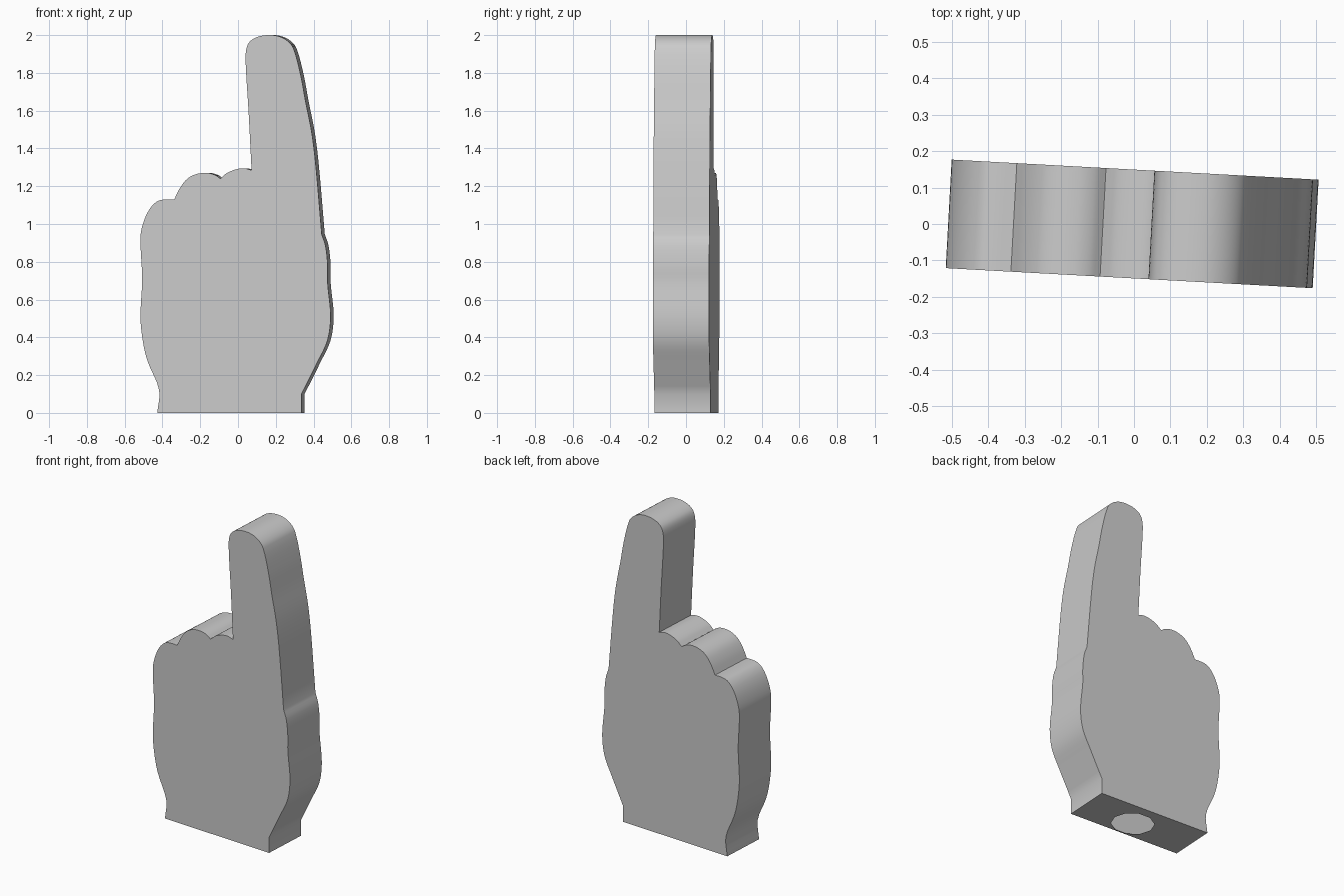
import bpy, bmesh, math
from mathutils import Vector, Matrix

cube = bpy.data.objects.get("Cube")
if cube:
    bpy.data.objects.remove(cube, do_unlink=True)

HALF_DEPTH = 0.149
TURN = math.radians(-3.13)

# Outline of the hand as smooth stretches that meet at sharp corners (x, z)
outer_palm = [(-.42, 0), (-.41, .12), (-.47, .27), (-.493, .36), (-.509, .5),
              (-.5, .71), (-.509, .93), (-.493, 1.01), (-.46, 1.08),
              (-.42, 1.12), (-.38, 1.13), (-.33, 1.13)]
middle_knuckle = [(-.33, 1.13), (-.3, 1.19), (-.26, 1.24), (-.21, 1.265),
                  (-.155, 1.27), (-.115, 1.26), (-.085, 1.24)]
inner_knuckle = [(-.085, 1.24), (-.05, 1.27), (0, 1.29), (.04, 1.295), (.08, 1.285)]
finger = [(.08, 1.285), (.065, 1.58), (.048, 1.87), (.053, 1.93), (.07, 1.965),
          (.11, 1.99), (.165, 2), (.22, 1.995), (.27, 1.97), (.302, 1.93),
          (.34, 1.79), (.366, 1.65), (.398, 1.49), (.42, 1.315), (.452, .945)]
thumb = [(.452, .945), (.472, .885), (.483, .785), (.483, .69), (.499, .515),
         (.483, .385), (.43, .27), (.345, .1)]
wrist = [(.345, .1), (.345, 0)]


def smooth_stretch(points, steps=4):
    """Rounded path through the points, leaving out the last one."""
    pts = [Vector(p) for p in points]
    if len(pts) < 3:
        return pts[:-1]
    path = []
    for i in range(len(pts) - 1):
        a, b = pts[i], pts[i + 1]
        span = (b - a).length

        def tangent(k):
            before, after = pts[max(k - 1, 0)], pts[min(k + 1, len(pts) - 1)]
            return (after - before).normalized() * span

        ta, tb = tangent(i), tangent(i + 1)
        for s in range(steps):
            t = s / steps
            blend = t * t * (3 - 2 * t)
            path.append(a.lerp(b, blend) + ta * (t * (1 - t) ** 2) - tb * (t * t * (1 - t)))
    return path


outline = []
for stretch in (outer_palm, middle_knuckle, inner_knuckle, finger, thumb, wrist):
    outline += smooth_stretch(stretch)
outline.append(Vector(wrist[-1]))

# Front, back and side walls
bm = bmesh.new()
front = [bm.verts.new((p.x, -HALF_DEPTH, p.y)) for p in outline]
back = [bm.verts.new((p.x, HALF_DEPTH, p.y)) for p in outline]
bm.faces.new(front)
bm.faces.new(back[::-1])
for i in range(len(outline) - 1):
    bm.faces.new((front[i + 1], front[i], back[i], back[i + 1]))

# Base with a round opening into the hollow inside
corners = [front[0], front[-1], back[-1], back[0]]
rim = []
for i in range(10):
    angle = math.tau * i / 10
    rim.append(bm.verts.new((-.01 + .13 * math.cos(angle), -.026 + .12 * math.sin(angle), 0)))
edges = []
for loop in (corners, rim):
    for a, b in zip(loop, loop[1:] + loop[:1]):
        edges.append(bm.edges.get((a, b)) or bm.edges.new((a, b)))
bmesh.ops.triangle_fill(bm, edges=edges, use_beauty=True, normal=(0, 0, -1))
bmesh.ops.recalc_face_normals(bm, faces=bm.faces[:])
bm.transform(Matrix.Rotation(TURN, 4, "Z"))

mesh = bpy.data.meshes.new("foam_hand")
bm.to_mesh(mesh)
bm.free()
hand = bpy.data.objects.new("foam_hand", mesh)
bpy.context.collection.objects.link(hand)

# Plain grey foam
grey = bpy.data.materials.new("light_grey")
grey.use_nodes = True
colour = (.6, .6, .6, 1)
grey.diffuse_color = colour
grey.node_tree.nodes["Principled BSDF"].inputs["Base Color"].default_value = colour
mesh.materials.append(grey)

# Smooth rounded walls, crisp corners
bpy.ops.object.select_all(action="DESELECT")
hand.select_set(True)
bpy.context.view_layer.objects.active = hand
bpy.ops.object.shade_smooth_by_angle(angle=math.radians(30))
